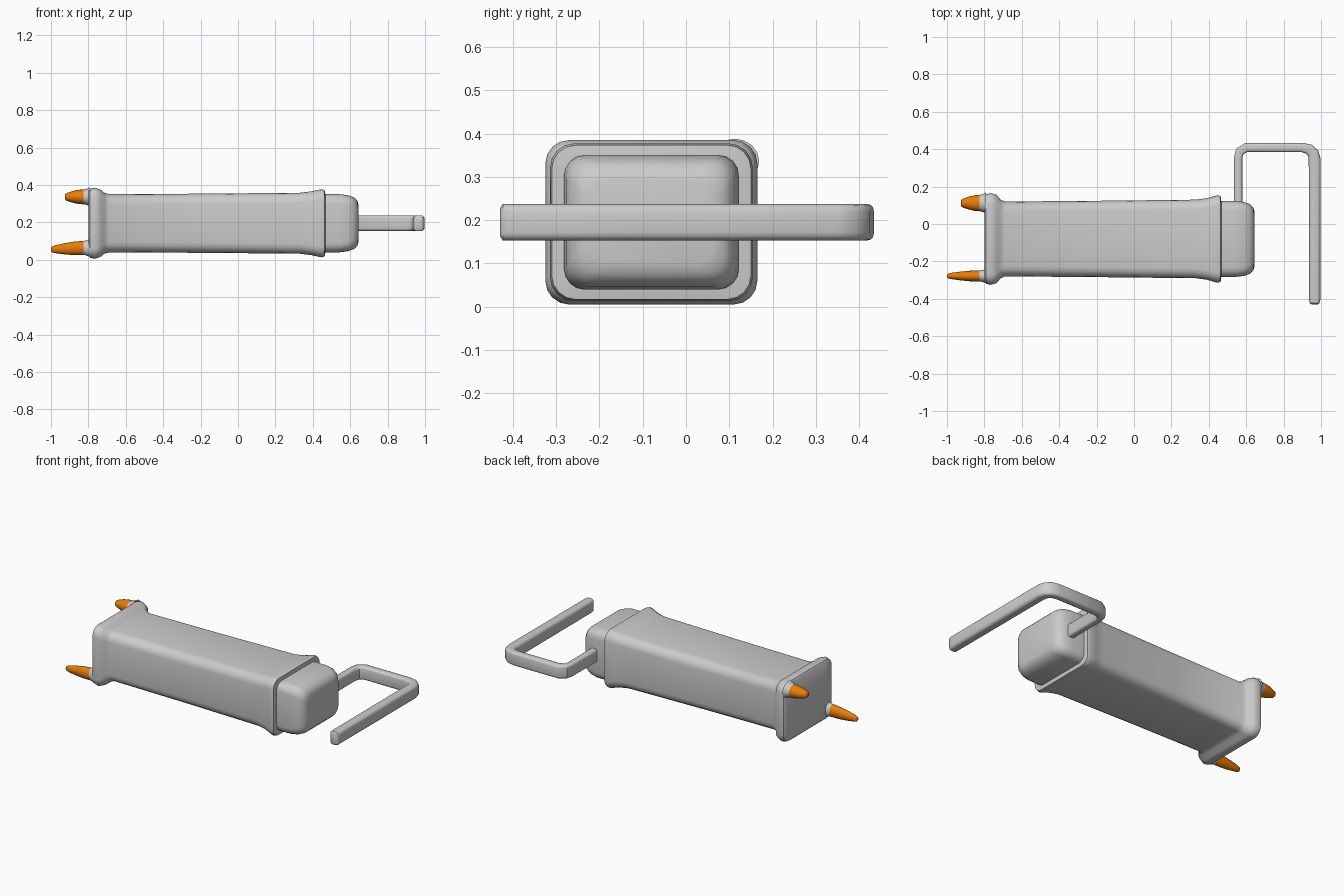
import bpy, bmesh, math
from mathutils import Vector

cube = bpy.data.objects.get("Cube")
if cube:
    bpy.data.objects.remove(cube, do_unlink=True)


def make_material(name, color):
    m = bpy.data.materials.new(name)
    m.use_nodes = True
    m.diffuse_color = color
    m.node_tree.nodes["Principled BSDF"].inputs["Base Color"].default_value = color
    return m


grey = make_material("light_grey", (0.6, 0.6, 0.6, 1))
orange = make_material("orange", (0.8, 0.2, 0.003, 1))
Z = Vector((0, 0, 1))


def rounded_rect(hu, hv, r, seg=4):
    """Rounded rectangle outline as (u, v) pairs."""
    pts = []
    for k, (su, sv) in enumerate([(1, 1), (-1, 1), (-1, -1), (1, -1)]):
        for i in range(seg + 1):
            a = math.pi / 2 * (k + i / seg)
            pts.append((su * (hu - r) + r * math.cos(a), sv * (hv - r) + r * math.sin(a)))
    return pts


def ellipse(hu, hv, n=16):
    return [(hu * math.cos(2 * math.pi * i / n), hv * math.sin(2 * math.pi * i / n)) for i in range(n)]


def loft(name, rings, material, angle=40):
    """Skin a list of point rings and cap both ends."""
    bm = bmesh.new()
    loops = [[bm.verts.new(p) for p in ring] for ring in rings]
    n = len(loops[0])
    for a, b in zip(loops, loops[1:]):
        for i in range(n):
            j = (i + 1) % n
            bm.faces.new((a[i], a[j], b[j], b[i]))
    bm.faces.new(loops[0])
    bm.faces.new(loops[-1])
    bmesh.ops.recalc_face_normals(bm, faces=bm.faces)
    mesh = bpy.data.meshes.new(name)
    bm.to_mesh(mesh)
    bm.free()
    mesh.materials.append(material)
    ob = bpy.data.objects.new(name, mesh)
    bpy.context.collection.objects.link(ob)
    bpy.ops.object.select_all(action="DESELECT")
    ob.select_set(True)
    bpy.context.view_layer.objects.active = ob
    bpy.ops.object.shade_smooth_by_angle(angle=math.radians(angle))
    return ob


def ring_x(x, outline, y, z):
    return [(x, y + u, z + v) for u, v in outline]


# Main housing with a flange at one end and a flared lip at the other
CY, CZ = -0.08, 0.195
housing = [(-0.8, 0.225, 0.172), (-0.79, 0.24, 0.185), (-0.765, 0.245, 0.19),
           (-0.735, 0.236, 0.18), (-0.715, 0.212, 0.163), (-0.69, 0.2, 0.156),
           (-0.2, 0.204, 0.158), (0.33, 0.21, 0.163), (0.39, 0.218, 0.17),
           (0.445, 0.234, 0.182), (0.463, 0.23, 0.178), (0.467, 0.2, 0.155)]
loft("housing", [ring_x(x, rounded_rect(a, b, 0.055), CY, CZ) for x, a, b in housing], grey)

# Rounded end cap
cap = [(0.45, 0.203, 0.156), (0.55, 0.202, 0.155), (0.59, 0.197, 0.149),
       (0.62, 0.186, 0.138), (0.638, 0.168, 0.12), (0.645, 0.145, 0.097)]
loft("end_cap", [ring_x(x, rounded_rect(a, b, 0.05), CY, CZ) for x, a, b in cap], grey)

# Crank handle: flat bar swept along a bent path; x, y, half thickness
path = [(0.557, 0.05, 0.022), (0.557, 0.355, 0.022), (0.566, 0.388, 0.024),
        (0.6, 0.409, 0.025), (0.9, 0.409, 0.025), (0.935, 0.4, 0.028),
        (0.958, 0.378, 0.031), (0.966, 0.345, 0.032), (0.966, -0.405, 0.03),
        (0.966, -0.423, 0.026), (0.966, -0.43, 0.017)]
points = [Vector((x, y, CZ)) for x, y, _ in path]
rings = []
for i, p in enumerate(points):
    before = (p - points[max(i - 1, 0)]).normalized()
    after = (points[min(i + 1, len(points) - 1)] - p).normalized()
    side = (before + after).normalized().cross(Z)
    t = path[i][2]
    half_height = 0.042 if i < len(path) - 1 else 0.032
    rings.append([p + side * u + Z * v for u, v in rounded_rect(t, half_height, t * 0.6, 3)])
loft("crank_handle", rings, grey)


# Tapered prongs on grey sockets at opposite corners
def prong(label, y, z, ry, rz, tip, dz):
    start = -0.825
    socket = [(-0.79, 1.3), (-0.802, 1.15), (-0.815, 1.03), (start - 0.004, 0.98)]
    loft(label + "_socket", [ring_x(x, ellipse(ry * s, rz * s), y, z) for x, s in socket], grey)
    taper = [(0, 1), (0.3, 0.94), (0.6, 0.77), (0.85, 0.57), (0.96, 0.44), (1, 0.25)]
    loft(label + "_prong", [ring_x(start + (tip - start) * t, ellipse(ry * s, rz * s), y, z + dz * t)
                            for t, s in taper], orange, 50)


prong("upper", 0.112, 0.336, 0.044, 0.04, -0.926, 0)
prong("lower", -0.278, 0.063, 0.03, 0.038, -1.0, -0.008)
